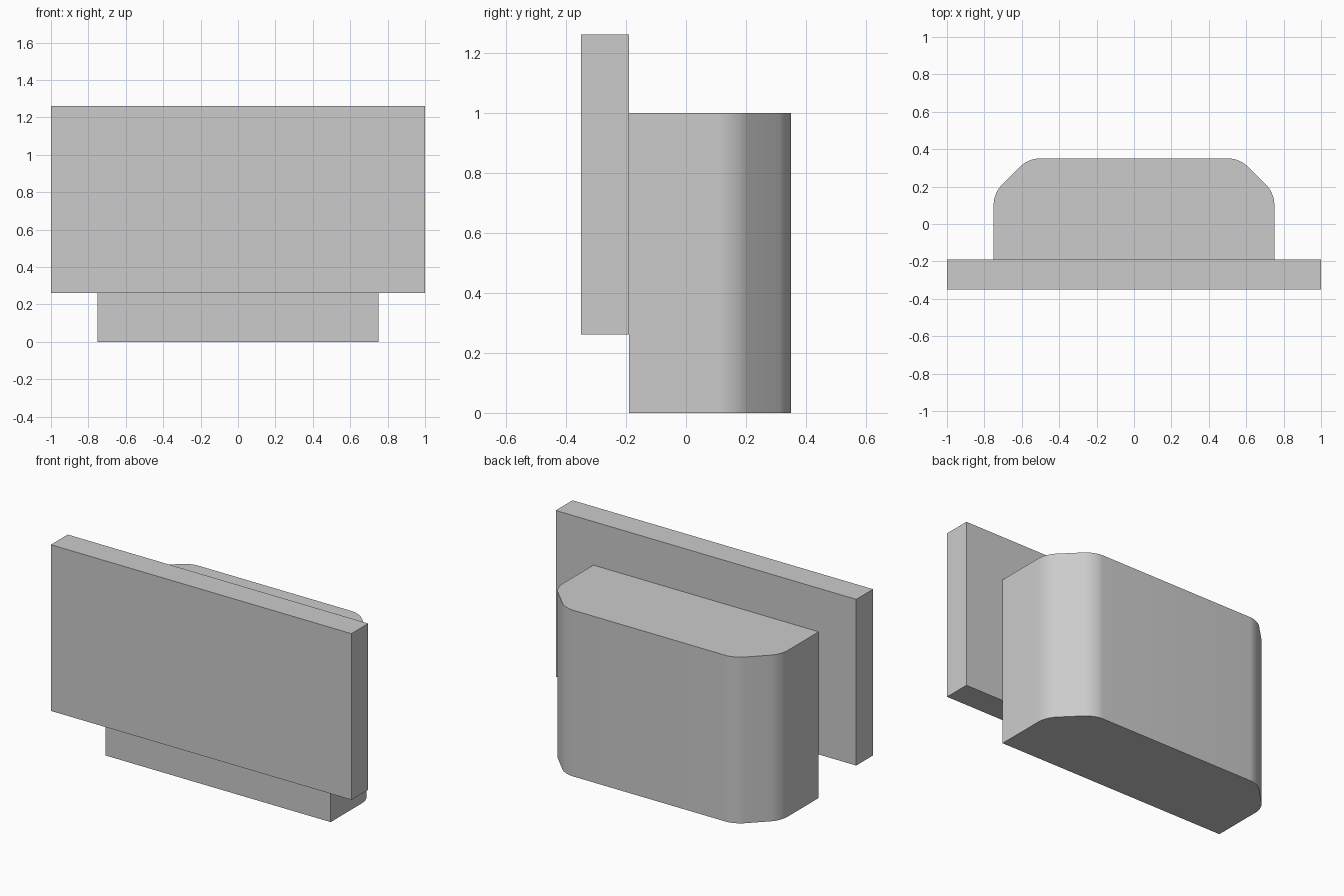
import bpy
import bmesh
from math import radians

cube = bpy.data.objects.get("Cube")
if cube:
    bpy.data.objects.remove(cube, do_unlink=True)

grey = bpy.data.materials.new("light grey")
grey.use_nodes = True
colour = (0.6, 0.6, 0.6, 1)
grey.diffuse_color = colour
grey.node_tree.nodes["Principled BSDF"].inputs["Base Color"].default_value = colour


def extruded(name, outline, bottom, top, rounded=()):
    """Extrude a plan outline upwards, rounding the chosen vertical edges."""
    bm = bmesh.new()
    base = bm.faces.new([bm.verts.new((x, y, bottom)) for x, y in outline])
    result = bmesh.ops.extrude_face_region(bm, geom=[base])
    raised = [v for v in result["geom"] if isinstance(v, bmesh.types.BMVert)]
    bmesh.ops.translate(bm, verts=raised, vec=(0, 0, top - bottom))
    corners = [outline[i] for i in rounded]
    edges = [
        e for e in bm.edges
        if abs(e.verts[0].co.z - e.verts[1].co.z) > 0.1
        and any((e.verts[0].co.xy - e.verts[1].co.xy).length < 1e-4
                and abs(e.verts[0].co.x - x) + abs(e.verts[0].co.y - y) < 1e-4
                for x, y in corners)
    ]
    if edges:
        bmesh.ops.bevel(bm, geom=edges, offset=0.055, segments=8,
                        profile=0.5, affect='EDGES')
    bmesh.ops.recalc_face_normals(bm, faces=bm.faces)
    mesh = bpy.data.meshes.new(name)
    bm.to_mesh(mesh)
    bm.free()
    mesh.materials.append(grey)
    obj = bpy.data.objects.new(name, mesh)
    bpy.context.collection.objects.link(obj)
    bpy.ops.object.select_all(action='DESELECT')
    obj.select_set(True)
    bpy.context.view_layer.objects.active = obj
    bpy.ops.object.shade_smooth_by_angle(angle=radians(30))
    return obj


# Flat front panel
extruded("front_panel",
         [(-1, -0.35), (1, -0.35), (1, -0.19), (-1, -0.19)], 0.262, 1.262)

# Rear block with chamfered, softly rounded back corners
half = [(0.75, -0.19), (0.75, 0.165), (0.565, 0.35)]
outline = half + [(-x, y) for x, y in reversed(half)]
extruded("rear_block", outline, 0, 1, rounded=(1, 2, 3, 4))
